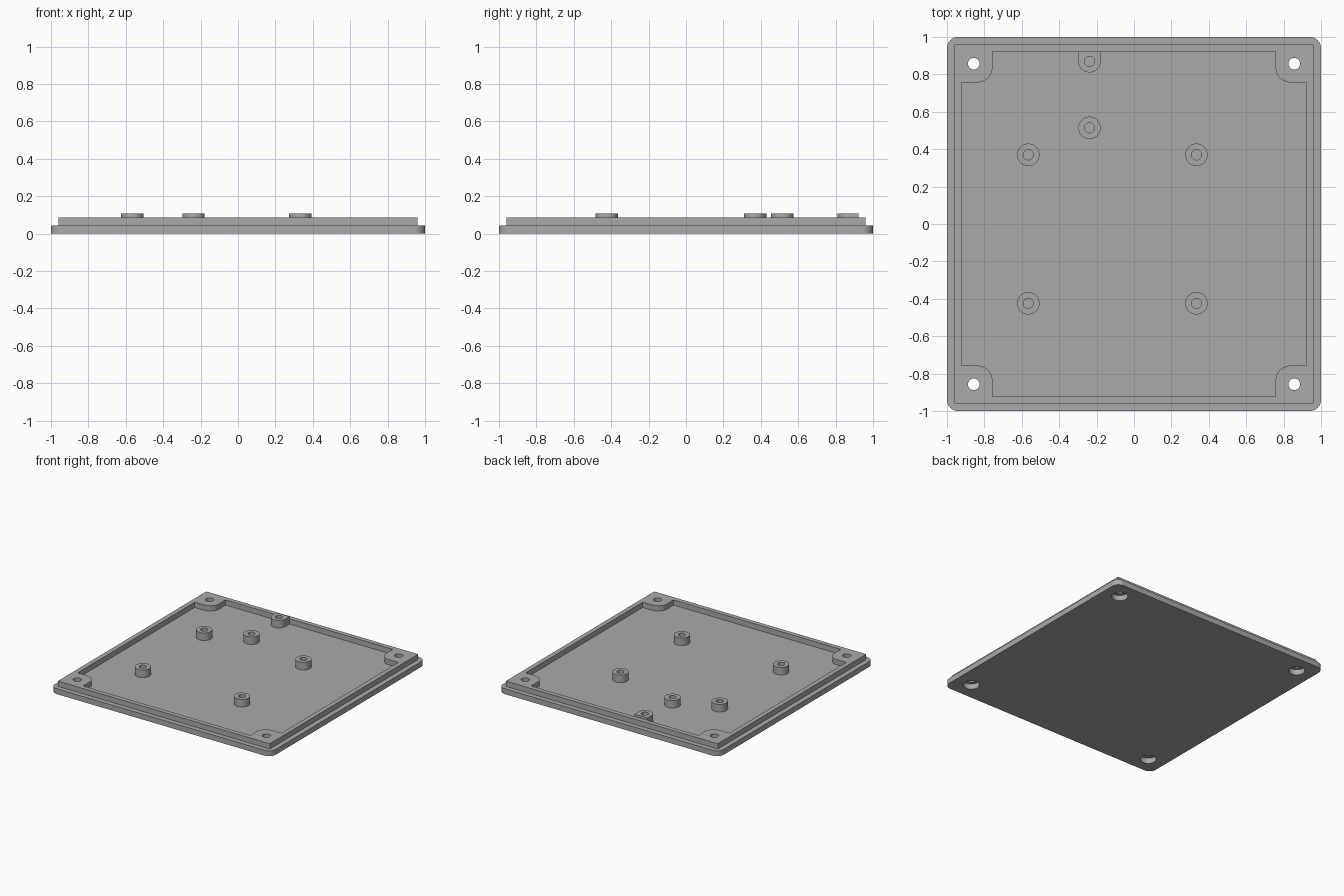
import bpy, bmesh
from math import cos, sin, pi

if "Cube" in bpy.data.objects:
    bpy.data.objects.remove(bpy.data.objects["Cube"], do_unlink=True)

grey = bpy.data.materials.new("grey plastic")
grey.use_nodes = True
colour = (0.4, 0.4, 0.4, 1)
grey.diffuse_color = colour
grey.node_tree.nodes["Principled BSDF"].inputs["Base Color"].default_value = colour

PLATE_TOP, RIM_TOP, POST_TOP = 0.044, 0.087, 0.106
HOLE = 0.857


def arc(cx, cy, r, start, end, steps):
    angles = [start + (end - start) * i / steps for i in range(steps + 1)]
    return [(cx + r * cos(a), cy + r * sin(a)) for a in angles]


def circle(cx, cy, r, steps=40):
    return arc(cx, cy, r, 0, 2 * pi, steps)[:-1]


def four_corners(points):
    """Repeat one corner of an outline around the centre."""
    loop = []
    for _ in range(4):
        loop += points
        points = [(-y, x) for x, y in points]
    return loop


def prism(name, outline, z0, z1):
    bm = bmesh.new()
    base = bm.faces.new([bm.verts.new((x, y, z0)) for x, y in outline])
    top = bmesh.ops.extrude_face_region(bm, geom=[base])["geom"]
    verts = [g for g in top if isinstance(g, bmesh.types.BMVert)]
    bmesh.ops.translate(bm, verts=verts, vec=(0, 0, z1 - z0))
    bmesh.ops.recalc_face_normals(bm, faces=bm.faces)
    mesh = bpy.data.meshes.new(name)
    bm.to_mesh(mesh)
    bm.free()
    mesh.materials.append(grey)
    obj = bpy.data.objects.new(name, mesh)
    bpy.context.collection.objects.link(obj)
    return obj


def combine(obj, tool, operation):
    """Apply a boolean and discard the tool."""
    bpy.ops.object.select_all(action="DESELECT")
    bpy.context.view_layer.objects.active = obj
    obj.select_set(True)
    mod = obj.modifiers.new("boolean", "BOOLEAN")
    mod.operation, mod.solver, mod.object = operation, "EXACT", tool
    bpy.ops.object.modifier_apply(modifier=mod.name)
    bpy.data.objects.remove(tool, do_unlink=True)


def shade(obj):
    bpy.ops.object.select_all(action="DESELECT")
    bpy.context.view_layer.objects.active = obj
    obj.select_set(True)
    bpy.ops.object.shade_smooth_by_angle(angle=pi / 6)


# Rounded base plate with a raised square block on top
lid = prism("lid", four_corners(arc(0.94, 0.94, 0.06, 0, pi / 2, 10)), 0, PLATE_TOP)
block = prism("raised_block", four_corners([(0.96, 0.96)]), 0.02, RIM_TOP)
combine(lid, block, "UNION")

# Hollow the block, leaving a rim and four rounded corner pads
corner = [(0.922, 0.757)] + arc(0.837, 0.837, 0.08, 1.5 * pi, pi, 12) + [(0.757, 0.922)]
combine(lid, prism("pocket", four_corners(corner), PLATE_TOP, 0.2), "DIFFERENCE")

# Screw holes, widened from below for the screw heads
for sx in (-1, 1):
    for sy in (-1, 1):
        for r, top in ((0.031, 0.2), (0.06, PLATE_TOP)):
            cutter = prism("hole_cutter", circle(sx * HOLE, sy * HOLE, r), -0.1, top)
            combine(lid, cutter, "DIFFERENCE")
shade(lid)


def standoff(name, x, y, outline):
    post = prism(name, outline, PLATE_TOP - 0.01, POST_TOP)
    combine(post, prism("bore", circle(x, y, 0.027, 32), -0.1, 0.2), "DIFFERENCE")
    shade(post)


# Round mounting posts
posts = {
    "standoff_front_right": (-0.565, -0.424),
    "standoff_front_left": (0.334, -0.424),
    "standoff_back_right": (-0.565, 0.37),
    "standoff_back_left": (0.334, 0.37),
    "standoff_middle": (-0.238, 0.514),
}
for name, (x, y) in posts.items():
    standoff(name, x, y, circle(x, y, 0.06))

# Post joined to the back rim by a flat-sided shoulder
x, y = -0.238, 0.87
standoff("standoff_rim", x, y,
         arc(x, y, 0.06, pi, 2 * pi, 20) + [(x + 0.06, 0.922), (x - 0.06, 0.922)])
